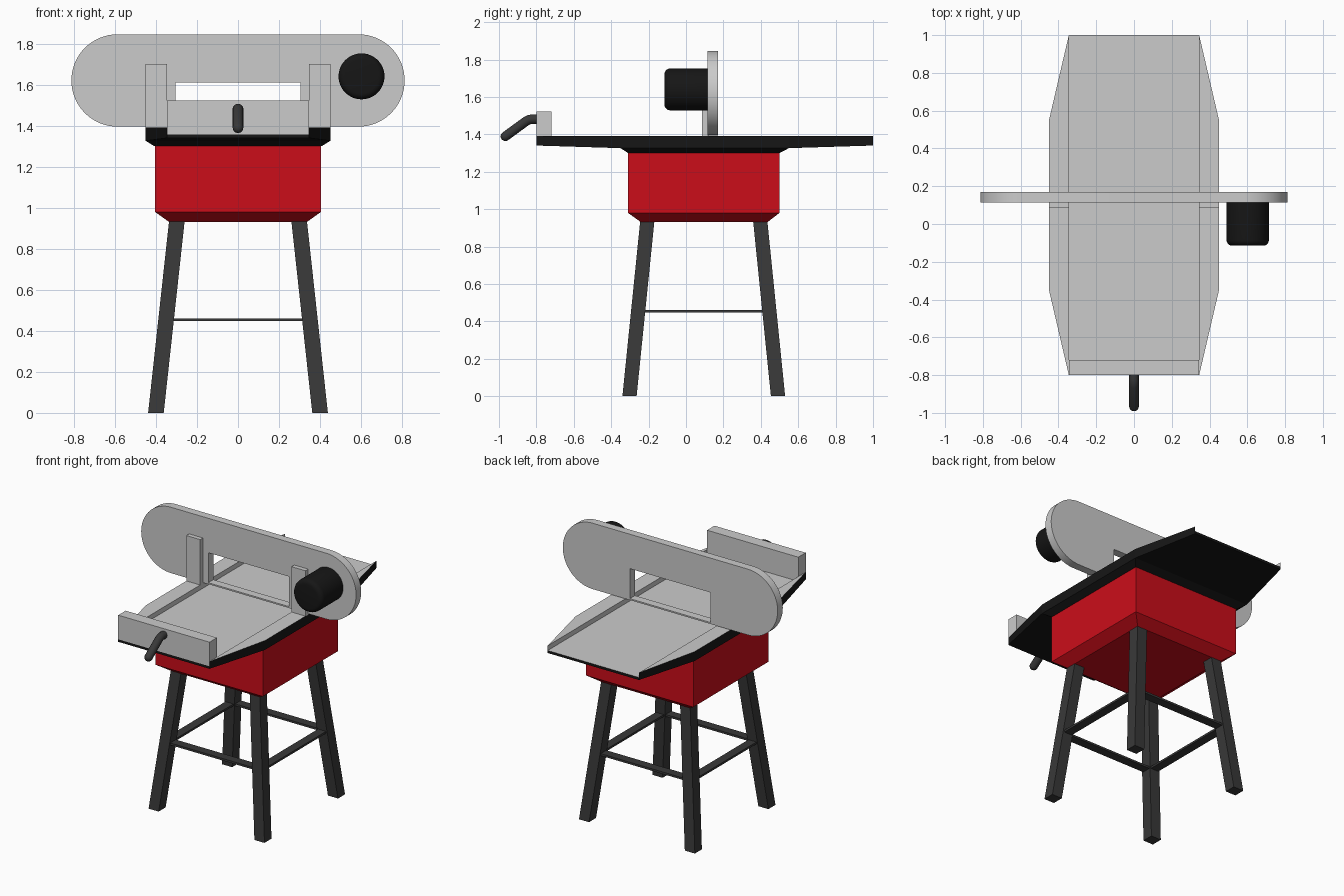
import bpy, bmesh, math
from mathutils import Vector

if "Cube" in bpy.data.objects:
    bpy.data.objects.remove(bpy.data.objects["Cube"])


def material(name, rgb):
    m = bpy.data.materials.new(name)
    m.diffuse_color = (*rgb, 1)
    m.use_nodes = True
    m.node_tree.nodes["Principled BSDF"].inputs["Base Color"].default_value = m.diffuse_color
    return m


RED = material("red_paint", (0.6, 0.004, 0.01))
BLACK = material("black", (0.008, 0.008, 0.008))
DARK = material("dark_metal", (0.04, 0.04, 0.04))


def finish(name, bm, mats=()):
    bmesh.ops.recalc_face_normals(bm, faces=bm.faces)
    me = bpy.data.meshes.new(name)
    bm.to_mesh(me)
    bm.free()
    for m in mats:
        me.materials.append(m)
    ob = bpy.data.objects.new(name, me)
    bpy.context.collection.objects.link(ob)
    return ob


def loft(name, rings, mats=()):
    """Closed solid through a stack of matching rings."""
    bm = bmesh.new()
    vs = [[bm.verts.new(p) for p in r] for r in rings]
    n = len(vs[0])
    for a, b in zip(vs, vs[1:]):
        for i in range(n):
            j = (i + 1) % n
            bm.faces.new((a[i], a[j], b[j], b[i]))
    bm.faces.new(vs[0])
    bm.faces.new(vs[-1])
    return finish(name, bm, mats)


def rect(x0, x1, y0, y1, z):
    return [(x0, y0, z), (x1, y0, z), (x1, y1, z), (x0, y1, z)]


def box(name, x0, x1, y0, y1, z0, z1, mats=()):
    return loft(name, [rect(x0, x1, y0, y1, z0), rect(x0, x1, y0, y1, z1)], mats)


def smooth(ob):
    bpy.ops.object.select_all(action='DESELECT')
    ob.select_set(True)
    bpy.context.view_layer.objects.active = ob
    if ob.type == 'CURVE':
        bpy.ops.object.convert(target='MESH')
    bpy.ops.object.shade_smooth_by_angle(angle=math.radians(35))


def curve(name, splines, cyclic, dims, mats=()):
    cu = bpy.data.curves.new(name, 'CURVE')
    cu.dimensions = dims
    for pts in splines:
        sp = cu.splines.new('POLY')
        sp.points.add(len(pts) - 1)
        for p, (co, r) in zip(sp.points, pts):
            p.co = (*co, 1)
            p.radius = r
        sp.use_cyclic_u = cyclic
    for m in mats:
        cu.materials.append(m)
    ob = bpy.data.objects.new(name, cu)
    bpy.context.collection.objects.link(ob)
    return ob


# red housing with chamfered bottom
loft("housing", [rect(-.335, .335, -.24, .435, .93),
                 rect(-.405, .405, -.31, .50, .98),
                 rect(-.405, .405, -.31, .50, 1.302)], [RED])

# splayed legs
CY = .095
for sx, nx in ((-1, "left"), (1, "right")):
    for sy, ny in ((-1, "front"), (1, "back")):
        rings = []
        for cx, cy, z in ((.40, .397, 0), (.298, .302, .935)):
            x, y = sx * cx, CY + sy * cy
            rings.append(rect(x - .038, x + .038, y - .038, y + .038, z))
        loft(f"{ny}_{nx}_leg", rings, [DARK])

# flat braces between the legs
for s, nx, ny in ((-1, "left", "front"), (1, "right", "back")):
    box(f"{ny}_brace", -.35, .35, CY + s * .35 - .03, CY + s * .35 + .03, .447, .461, [DARK])
    box(f"{nx}_brace", s * .35 - .03, s * .35 + .03, CY - .35, CY + .35, .447, .461, [DARK])

# table: recessed channel between two ledges, black below and grey on top
bm = bmesh.new()
V = {}
ends = {"f": (-.8, -.35, -.31), "b": (1.0, .55, .50)}
for s in (-1, 1):
    for e, (ye, yc, yr) in ends.items():
        for key, co in {"tip": (.345, ye, 1.39), "floor": (.345, ye, 1.357), "low": (.345, ye, 1.34),
                        "top": (.45, yc, 1.39), "side": (.45, yc, 1.326),
                        "base": (.408, yr, 1.30)}.items():
            V[key, s, e] = bm.verts.new((s * co[0], co[1], co[2]))


def face(grey, *keys):
    bm.faces.new([V[k] for k in keys]).material_index = int(grey)


for s in (-1, 1):
    face(1, ("tip", s, "f"), ("top", s, "f"), ("top", s, "b"), ("tip", s, "b"))
    face(1, ("tip", s, "f"), ("tip", s, "b"), ("floor", s, "b"), ("floor", s, "f"))
    face(0, ("top", s, "f"), ("top", s, "b"), ("side", s, "b"), ("side", s, "f"))
    face(0, ("side", s, "f"), ("side", s, "b"), ("base", s, "b"), ("base", s, "f"))
    for e in ends:
        face(0, ("tip", s, e), ("top", s, e), ("side", s, e), ("low", s, e), ("floor", s, e))
for e in ends:
    for a, b in (("floor", "low"), ("low", "side"), ("side", "base")):
        face(0, (a, -1, e), (a, 1, e), (b, 1, e), (b, -1, e))
for key, grey in (("floor", 1), ("base", 0)):
    face(grey, (key, -1, "f"), (key, 1, "f"), (key, 1, "b"), (key, -1, "b"))
finish("table", bm, [BLACK, None])

# upright posts against the guard
for s, n in ((-1, "left"), (1, "right")):
    x0, x1 = sorted((s * .345, s * .45))
    box(n + "_post", x0, x1, .085, .12, 1.388, 1.70)

# stadium-shaped wheel guard with a window
R, ZC = .225, 1.62
outline = []
for c, a0 in ((.587, -90), (-.587, 90)):
    for i in range(33):
        a = math.radians(a0 + 180 * i / 32)
        outline.append(((c + R * math.cos(a), ZC + R * math.sin(a), 0), 1))
window = [((x, z, 0), 1) for x, z in ((-.305, 1.405), (-.305, 1.61), (.305, 1.61), (.305, 1.405))]
guard = curve("wheel_guard", [outline, window], True, '2D')
guard.data.fill_mode = 'BOTH'
guard.data.extrude = .0275
guard.rotation_euler.x = math.pi / 2
guard.location.y = .1425
smooth(guard)

# motor with a rounded front rim
profile = [(.112, .12), (.112, -.085)]
profile += [(.082 + .03 * math.cos(a), -.085 - .03 * math.sin(a))
            for a in (math.pi / 2 * i / 5 for i in range(1, 6))]
rings = [[(.602 + r * math.cos(t), y, 1.64 + r * math.sin(t))
          for t in (2 * math.pi * k / 48 for k in range(48))] for r, y in profile]
smooth(loft("motor", rings, [BLACK]))

# front fence
box("fence", -.345, .345, -.80, -.72, 1.357, 1.522)

# bent handle with a rounded tip
path = [((0, y, z), 1) for y, z in ((-.79, 1.481), (-.825, 1.481), (-.84, 1.478), (-.855, 1.47))]
end, d = Vector((0, -.966, 1.389)), Vector((0, -.111, -.081)).normalized()
for a in (0, 25, 45, 65, 80):
    t = math.radians(a)
    path.append((tuple(end + d * .025 * math.sin(t)), math.cos(t)))
handle = curve("handle", [path], False, '3D', [DARK])
handle.data.bevel_depth = .026
handle.data.bevel_resolution = 5
handle.data.use_fill_caps = True
smooth(handle)
